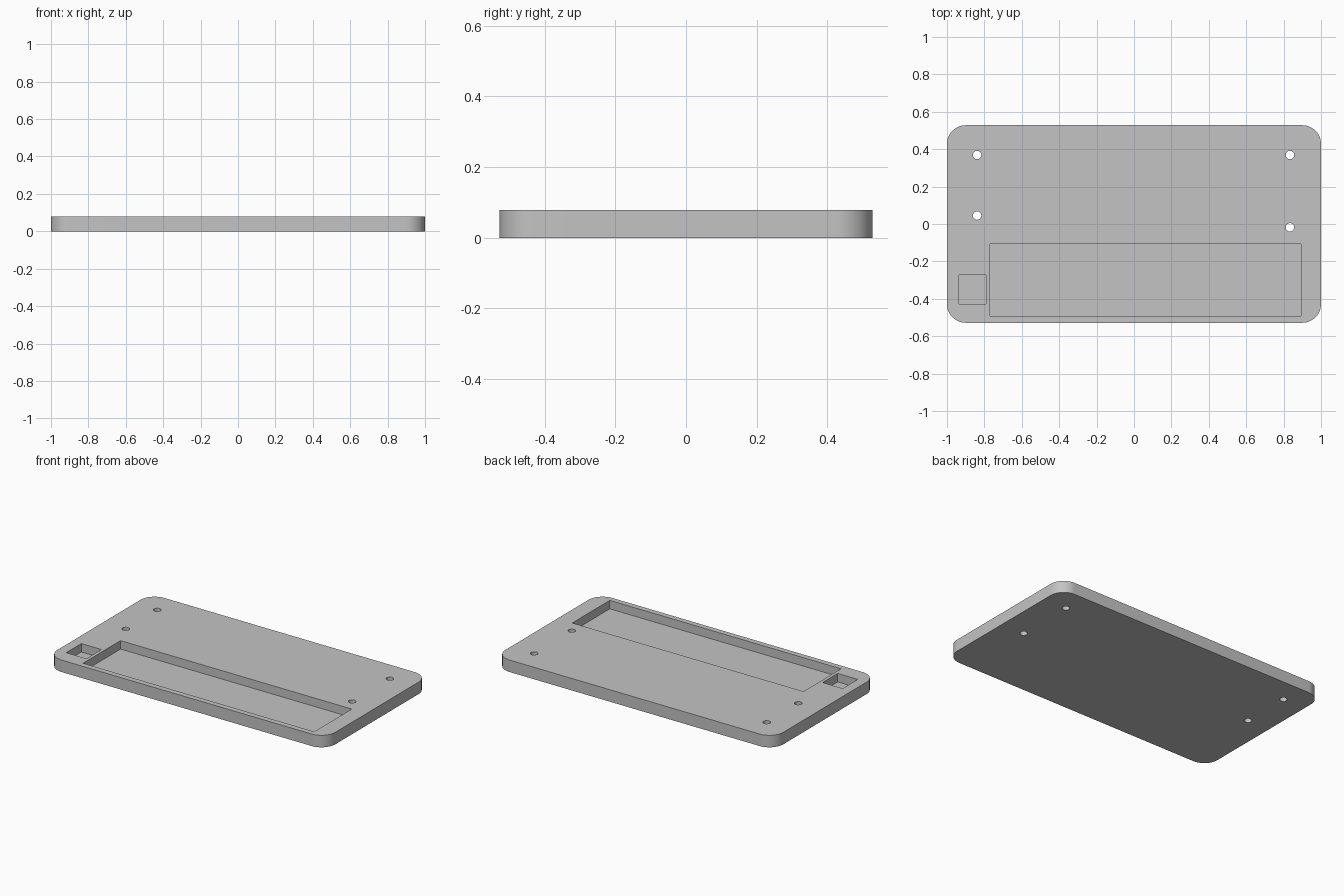
import bpy
import bmesh
from math import cos, sin, pi, radians

HEIGHT = 0.078
FLOOR = 0.023          # level of the recess floors
HALF_X, HALF_Y, CORNER = 1.0, 0.528, 0.1

cube = bpy.data.objects.get("Cube")
if cube:
    bpy.data.objects.remove(cube, do_unlink=True)

grey = bpy.data.materials.new("plain grey")
grey.use_nodes = True
colour = (0.55, 0.55, 0.55, 1.0)
grey.diffuse_color = colour
grey.node_tree.nodes["Principled BSDF"].inputs["Base Color"].default_value = colour


def arc(cx, cy, radius, start, sweep, steps):
    return [(cx + radius * cos(start + sweep * i / steps),
             cy + radius * sin(start + sweep * i / steps)) for i in range(steps + 1)]


def prism(name, outline, bottom, top):
    """Extrude a closed outline straight up."""
    bm = bmesh.new()
    face = bm.faces.new([bm.verts.new((x, y, bottom)) for x, y in outline])
    side = bmesh.ops.extrude_face_region(bm, geom=[face])
    verts = [v for v in side["geom"] if isinstance(v, bmesh.types.BMVert)]
    bmesh.ops.translate(bm, verts=verts, vec=(0, 0, top - bottom))
    bmesh.ops.recalc_face_normals(bm, faces=bm.faces)
    mesh = bpy.data.meshes.new(name)
    bm.to_mesh(mesh)
    bm.free()
    mesh.materials.append(grey)
    obj = bpy.data.objects.new(name, mesh)
    bpy.context.collection.objects.link(obj)
    return obj


# Plate with rounded corners
outline = []
for i, (sx, sy) in enumerate([(1, 1), (-1, 1), (-1, -1), (1, -1)]):
    outline += arc(sx * (HALF_X - CORNER), sy * (HALF_Y - CORNER),
                   CORNER, i * pi / 2, pi / 2, 16)
plate = prism("base_plate", outline, 0, HEIGHT)
cutters = []

# Rectangular recesses: long tray and small square pocket
for name, x0, x1, y0, y1 in [("long_recess", -0.77, 0.893, -0.492, -0.107),
                             ("square_recess", -0.936, -0.791, -0.428, -0.273)]:
    rect = [(x0, y0), (x1, y0), (x1, y1), (x0, y1)]
    cutters.append(prism(name + "_cutter", rect, FLOOR, HEIGHT + 0.1))

# Screw holes right through the plate
for x, y in [(-0.839, 0.369), (-0.839, 0.045), (0.834, 0.369), (0.834, -0.018)]:
    circle = arc(x, y, 0.0225, 0, 2 * pi, 32)[:-1]
    cutters.append(prism("screw_hole_cutter", circle, -0.1, HEIGHT + 0.1))

bpy.ops.object.select_all(action="DESELECT")
plate.select_set(True)
bpy.context.view_layer.objects.active = plate
for cutter in cutters:
    cutter.hide_render = True
    cut = plate.modifiers.new("cut", "BOOLEAN")
    cut.operation = "DIFFERENCE"
    cut.solver = "EXACT"
    cut.object = cutter
    bpy.ops.object.modifier_apply(modifier=cut.name)
    bpy.data.objects.remove(cutter, do_unlink=True)

bpy.ops.object.shade_smooth_by_angle(angle=radians(30))
